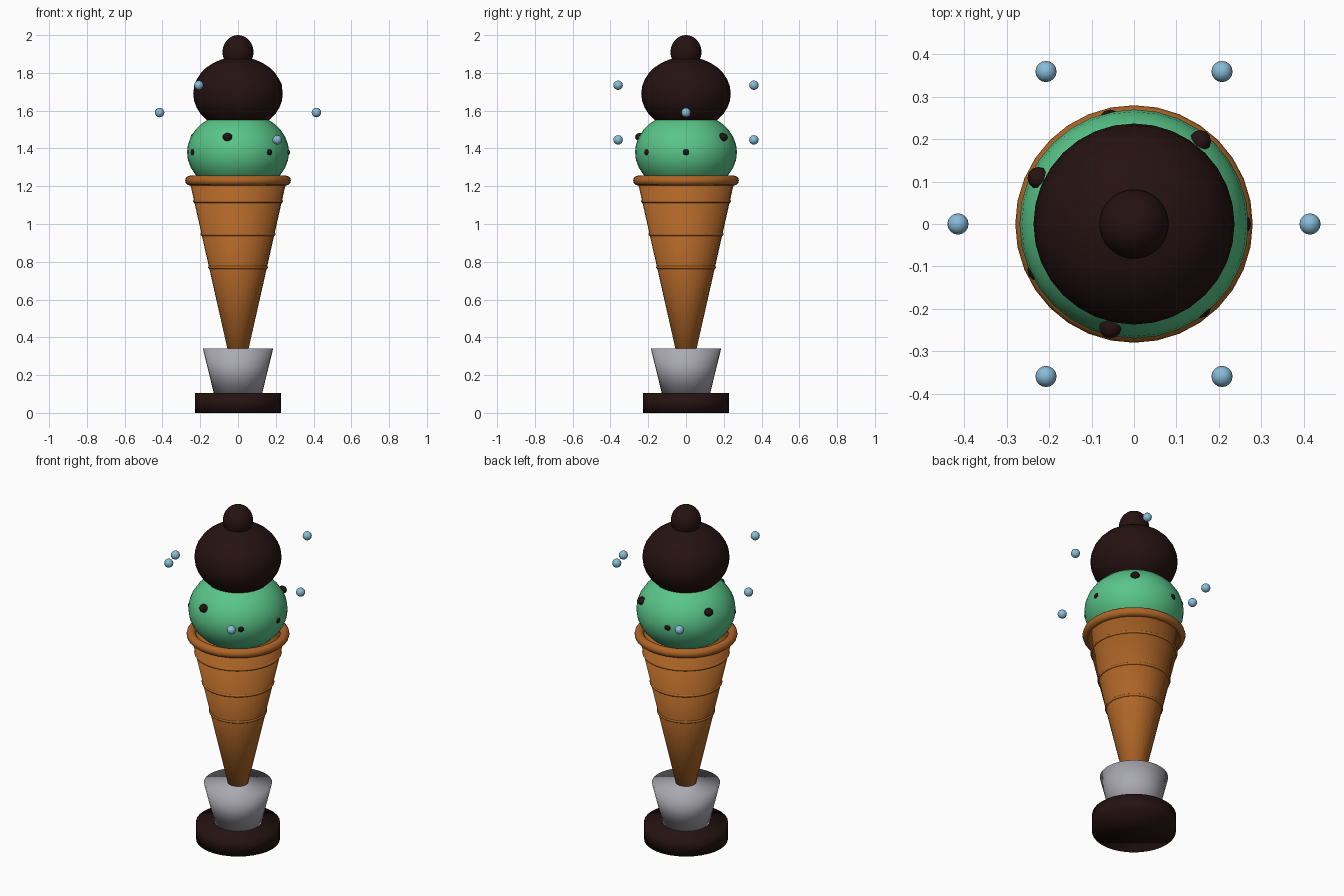
import bpy
from math import sin, cos, radians, tau

cube = bpy.data.objects.get("Cube")
if cube:
    bpy.data.objects.remove(cube, do_unlink=True)


def material(name, rgb):
    m = bpy.data.materials.new(name)
    m.use_nodes = True
    m.diffuse_color = (*rgb, 1)
    m.node_tree.nodes["Principled BSDF"].inputs["Base Color"].default_value = (*rgb, 1)
    return m


CHOCOLATE = material("dark chocolate", (0.019, 0.006, 0.006))
MINT = material("mint green", (0.1, 0.56, 0.25))
WAFER = material("wafer orange", (0.42, 0.13, 0.02))
SILVER = material("silver grey", (0.4, 0.4, 0.44))
BLUE = material("sky blue", (0.25, 0.51, 0.69))


def finish(name, mat):
    ob = bpy.context.object
    ob.name = name
    ob.data.materials.append(mat)
    bpy.ops.object.shade_smooth()
    return ob


def frustum(name, mat, r1, r2, z1, z2):
    bpy.ops.mesh.primitive_cone_add(vertices=32, radius1=r1, radius2=r2, depth=z2 - z1,
                                    location=(0, 0, (z1 + z2) / 2))
    return finish(name, mat)


def ball(name, mat, loc, rx, rz, segs=32):
    bpy.ops.mesh.primitive_uv_sphere_add(segments=segs, ring_count=segs // 2, radius=1, location=loc)
    ob = finish(name, mat)
    ob.scale = (rx, rx, rz)
    return ob


def ring(name, mat, z, major, minor):
    bpy.ops.mesh.primitive_torus_add(major_segments=32, minor_segments=12, major_radius=major,
                                     minor_radius=minor, location=(0, 0, z))
    return finish(name, mat)


# Stand: disc and tapered holder
frustum("base_disc", CHOCOLATE, 0.228, 0.228, 0, 0.105)
frustum("holder_cup", SILVER, 0.127, 0.186, 0.1, 0.34)

# Wafer cone with rim and raised bands
CONE_BOTTOM, CONE_TOP, CONE_R = 0.1, 1.23, 0.257
frustum("wafer_cone", WAFER, 0.002, CONE_R, CONE_BOTTOM, CONE_TOP)
ring("cone_rim", WAFER, 1.23, 0.254, 0.026)
for i, z in enumerate((0.77, 0.945, 1.12)):
    r = CONE_R * (z - CONE_BOTTOM) / (CONE_TOP - CONE_BOTTOM)
    ring(f"cone_band_{i + 1}", WAFER, z, r - 0.002, 0.008)

# Scoops and topping
ball("mint_scoop", MINT, (0, 0, 1.38), 0.27, 0.215)
ball("chocolate_scoop", CHOCOLATE, (0, 0, 1.69), 0.237, 0.195)
ball("top_cherry", CHOCOLATE, (0, 0, 1.91), 0.082, 0.09)

# Chocolate chips, alternating in height around the mint scoop
for k in range(7):
    a = tau * k / 7
    z = 1.46 if k % 2 else 1.38
    ball(f"chip_{k + 1}", CHOCOLATE, (0.25 * cos(a), 0.25 * sin(a), z), 0.026, 0.022, 12)

# Floating beads on a wavy orbit
for k in range(6):
    a = radians(60 * k)
    ball(f"bead_{k + 1}", BLUE, (0.415 * cos(a), 0.415 * sin(a), 1.59 + 0.167 * sin(2 * a)),
         0.025, 0.025, 16)
